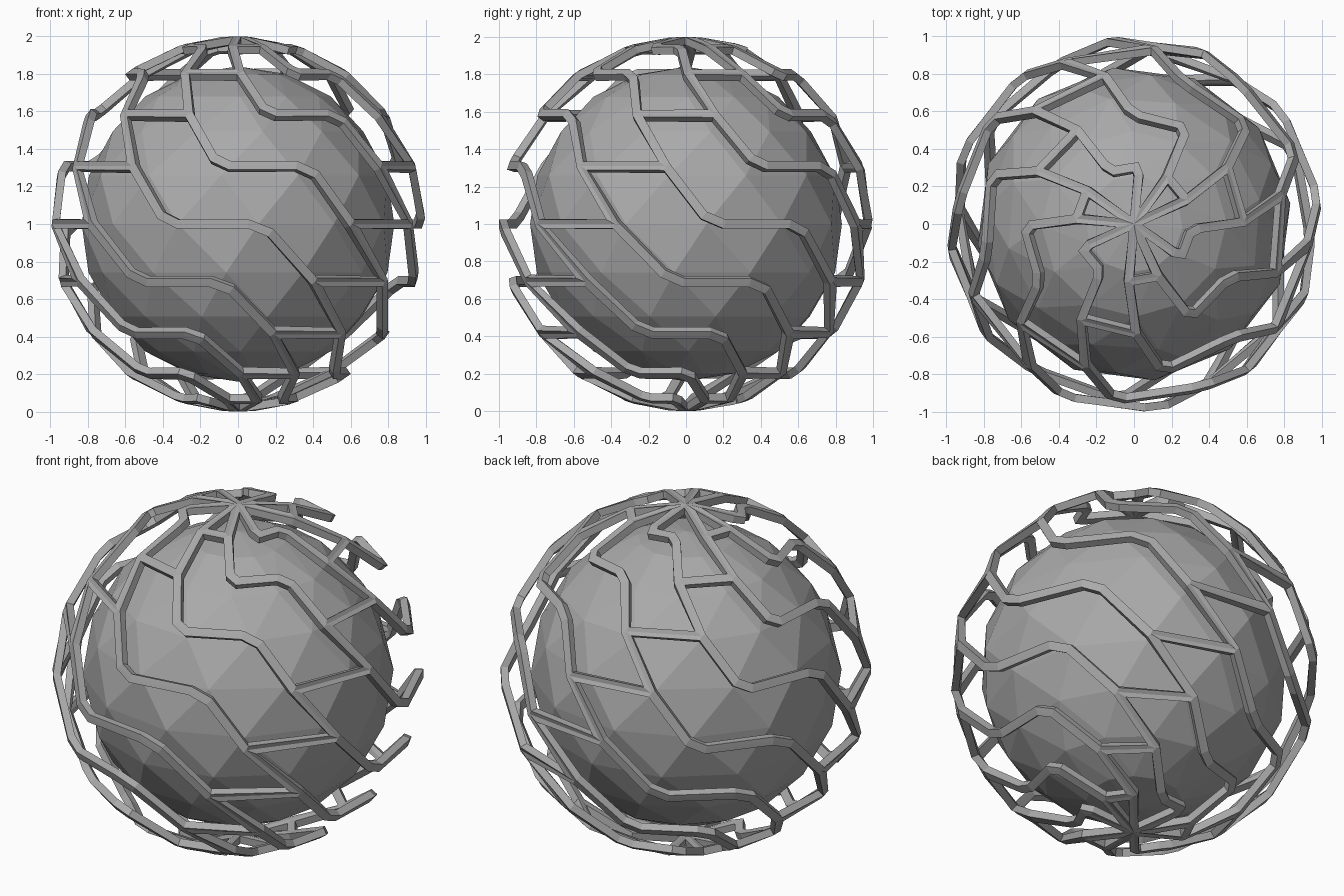
import bpy
import bmesh
import math
from mathutils import Matrix, Vector

SEGMENTS, RINGS = 12, 10
STEP = math.radians(30)
BAR_HALF_WIDTH = 0.024
BAR_DEPTH = 0.042
CHAMFER = 0.15

cube = bpy.data.objects.get("Cube")
if cube:
    bpy.data.objects.remove(cube, do_unlink=True)


def make_material(name, colour):
    mat = bpy.data.materials.new(name)
    mat.use_nodes = True
    mat.diffuse_color = colour
    mat.node_tree.nodes["Principled BSDF"].inputs["Base Color"].default_value = colour
    return mat


def make_object(name, bm, mat):
    mesh = bpy.data.meshes.new(name)
    bm.to_mesh(mesh)
    bm.free()
    mesh.materials.append(mat)
    obj = bpy.data.objects.new(name, mesh)
    obj.location.z = 1
    bpy.context.collection.objects.link(obj)
    return obj


def new_sphere():
    bm = bmesh.new()
    bmesh.ops.create_uvsphere(bm, u_segments=SEGMENTS, v_segments=RINGS, radius=1)
    return bm


def latitude(z):
    return math.asin(max(-1.0, min(1.0, z)))


def twist(bm):
    # Turns with height above the equator, and evenly per ring below it
    for v in bm.verts:
        z = v.co.z
        turn = math.radians(45) * z if z > 0 else latitude(z)
        v.co = Matrix.Rotation(math.radians(-82.5) - turn, 3, "Z") @ v.co


def is_dropped(edge):
    # Repeating stair pattern that leaves long interlocking cells
    a, b = (v.co for v in edge.verts)
    mid = (a + b) / 2
    column = math.floor(math.atan2(mid.y, mid.x) / STEP + 0.25)
    level = round(latitude(max(a.z, b.z)) / math.radians(18))
    band = column - level
    if abs(a.z - b.z) < 0.01:
        return band % 2 == 0
    return band % 4 == 3


def chamfer_bends(bm):
    # Cut the corner where a bar bends without branching
    bends = [v for v in bm.verts if len(v.link_edges) == 2]
    for v in bends:
        for edge in list(v.link_edges):
            bmesh.utils.edge_split(edge, v, CHAMFER)
    bmesh.ops.dissolve_verts(bm, verts=bends)
    for v in bm.verts:
        v.co.normalize()


def inset_point(loop):
    # Mitred corner, measured in the sphere's tangent plane
    co = loop.vert.co
    normal = co.normalized()

    def flat(other):
        d = other.vert.co - co
        return (d - normal * d.dot(normal)).normalized()

    p = normal.cross(flat(loop.link_loop_next))
    q = flat(loop.link_loop_prev).cross(normal)
    point = co + (p + q) * BAR_HALF_WIDTH / max(0.05, 1 + p.dot(q))
    return point.normalized()


grey = make_material("mid grey", (0.4, 0.4, 0.4, 1))

# Solid faceted core, each panel folded along its short diagonal
core = new_sphere()
twist(core)
bmesh.ops.scale(core, vec=Vector((0.84, 0.84, 0.84)), verts=core.verts)
bmesh.ops.triangulate(core, faces=core.faces[:], quad_method="SHORT_EDGE")
make_object("inner_core", core, grey)

# Cells of the cage
cells = new_sphere()
dropped = [e for e in cells.edges if is_dropped(e)]
bmesh.ops.dissolve_edges(cells, edges=dropped, use_verts=False)
twist(cells)
chamfer_bends(cells)
cells.verts.index_update()

# Flat frame around every cell
frame = bmesh.new()
corners = [frame.verts.new(v.co) for v in cells.verts]
for face in cells.faces:
    loops = list(face.loops)
    inner = [frame.verts.new(inset_point(l)) for l in loops]
    outer = [corners[l.vert.index] for l in loops]
    for i in range(len(loops)):
        j = (i + 1) % len(loops)
        frame.faces.new((outer[i], outer[j], inner[j], inner[i]))
cells.free()

# Give the frame its depth
cage = make_object("outer_cage", frame, grey)
solid = cage.modifiers.new("depth", "SOLIDIFY")
solid.thickness = BAR_DEPTH
solid.offset = -1
